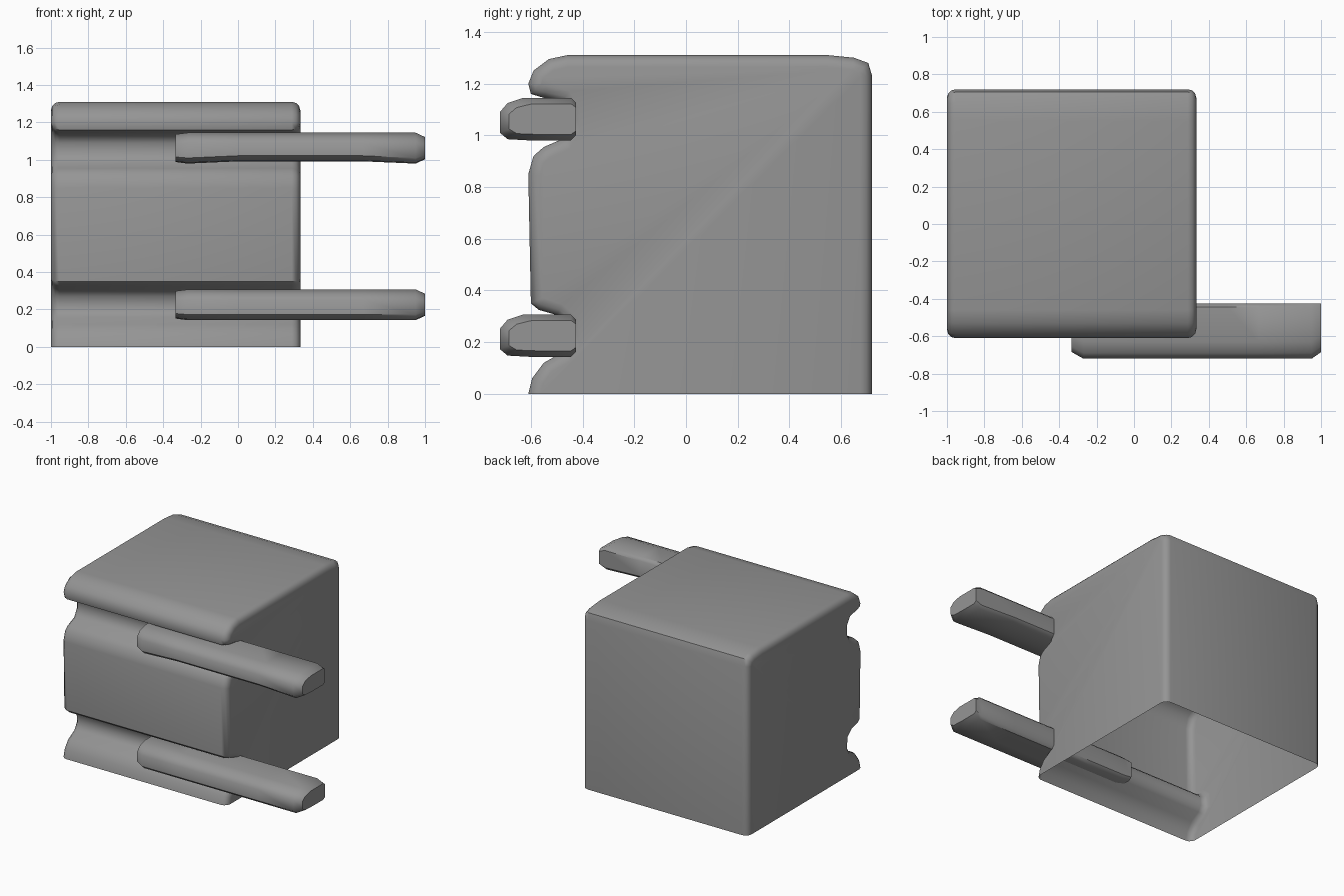
import bpy
import bmesh
from math import radians

if "Cube" in bpy.data.objects:
    bpy.data.objects.remove(bpy.data.objects["Cube"])

# Single grey material
grey = bpy.data.materials.new("plain_grey")
grey.use_nodes = True
COLOUR = (0.3, 0.3, 0.3, 1)
grey.diffuse_color = COLOUR
grey.node_tree.nodes["Principled BSDF"].inputs["Base Color"].default_value = COLOUR


def finish(name, bm):
    bmesh.ops.recalc_face_normals(bm, faces=bm.faces)
    mesh = bpy.data.meshes.new(name)
    bm.to_mesh(mesh)
    bm.free()
    mesh.materials.append(grey)
    obj = bpy.data.objects.new(name, mesh)
    bpy.context.collection.objects.link(obj)
    bpy.ops.object.select_all(action="DESELECT")
    obj.select_set(True)
    bpy.context.view_layer.objects.active = obj
    bpy.ops.object.shade_smooth_by_angle(angle=radians(45))
    return obj


def extrude_profile(points, x0, x1):
    """Loft a closed (y, z) profile from x0 to x1."""
    bm = bmesh.new()
    cap = bm.faces.new([bm.verts.new((x0, y, z)) for y, z in points])
    moved = bmesh.ops.extrude_face_region(bm, geom=[cap], use_keep_orig=True)["geom"]
    for v in moved:
        if isinstance(v, bmesh.types.BMVert):
            v.co.x = x1
    return bm


# Body: side outline with two grooves across the front, open underneath
outline = [
    (0.72, 0), (0.72, 1.23), (0.705, 1.28), (0.65, 1.3), (0.55, 1.31),
    (-0.46, 1.31), (-0.53, 1.295), (-0.59, 1.25), (-0.61, 1.2), (-0.6, 1.16),
    (-0.55, 1.145), (-0.48, 1.13), (-0.455, 1.09), (-0.455, 1.03), (-0.48, 0.985),
    (-0.55, 0.955), (-0.59, 0.92), (-0.61, 0.85), (-0.6, 0.35), (-0.57, 0.325),
    (-0.5, 0.305), (-0.46, 0.27), (-0.455, 0.2), (-0.48, 0.16), (-0.55, 0.12),
    (-0.595, 0.06), (-0.61, 0),
]
bm = extrude_profile(outline, -1, 0.333)
floor = [f for f in bm.faces if all(v.co.z < 0.001 for v in f.verts)]
bmesh.ops.delete(bm, geom=floor, context="FACES_ONLY")
rims = [e for e in bm.edges
        if abs(e.verts[0].co.x - e.verts[1].co.x) < 0.001
        and max(v.co.z for v in e.verts) > 0.001]
bmesh.ops.bevel(bm, geom=rims, offset=0.045, offset_type="OFFSET", segments=3,
                profile=0.5, affect="EDGES", clamp_overlap=True)
finish("body", bm)


# Bars: rounded at the front, resting in the grooves and reaching past the body
def add_bar(name, bottom, top, start_dip):
    section = [
        (-0.425, bottom + 0.02), (-0.425, top - 0.02), (-0.445, top), (-0.63, top),
        (-0.69, top - 0.02), (-0.72, top - 0.055), (-0.72, bottom + 0.03),
        (-0.69, bottom + 0.005), (-0.6, bottom), (-0.445, bottom),
    ]
    bm = extrude_profile(section, -0.333, 1)
    middle_z = (bottom + top) / 2
    lengthwise = [e for e in bm.edges if abs(e.verts[0].co.x - e.verts[1].co.x) > 0.5]
    bmesh.ops.subdivide_edges(bm, edges=lengthwise, cuts=7)
    # Narrow both ends and raise the underside beyond the inner end
    for v in bm.verts:
        if v.co.x > 0.99 or v.co.x < -0.32:
            squeeze = 0.72 if v.co.x > 0 else 0.9
            v.co.z = middle_z + (v.co.z - middle_z) * squeeze
            if v.co.y < -0.6:
                v.co.y += 0.035
        elif v.co.x > 0.8:
            v.co.x = 0.95
        elif v.co.x < -0.1:
            v.co.x = min(v.co.x, -0.27) if v.co.x < -0.15 else v.co.x
        if -0.1 < v.co.x < 0.8 and v.co.z < middle_z:
            v.co.z += start_dip
    finish(name, bm)


add_bar("upper_bar", 0.98, 1.145, 0.012)
add_bar("lower_bar", 0.143, 0.307, 0)
